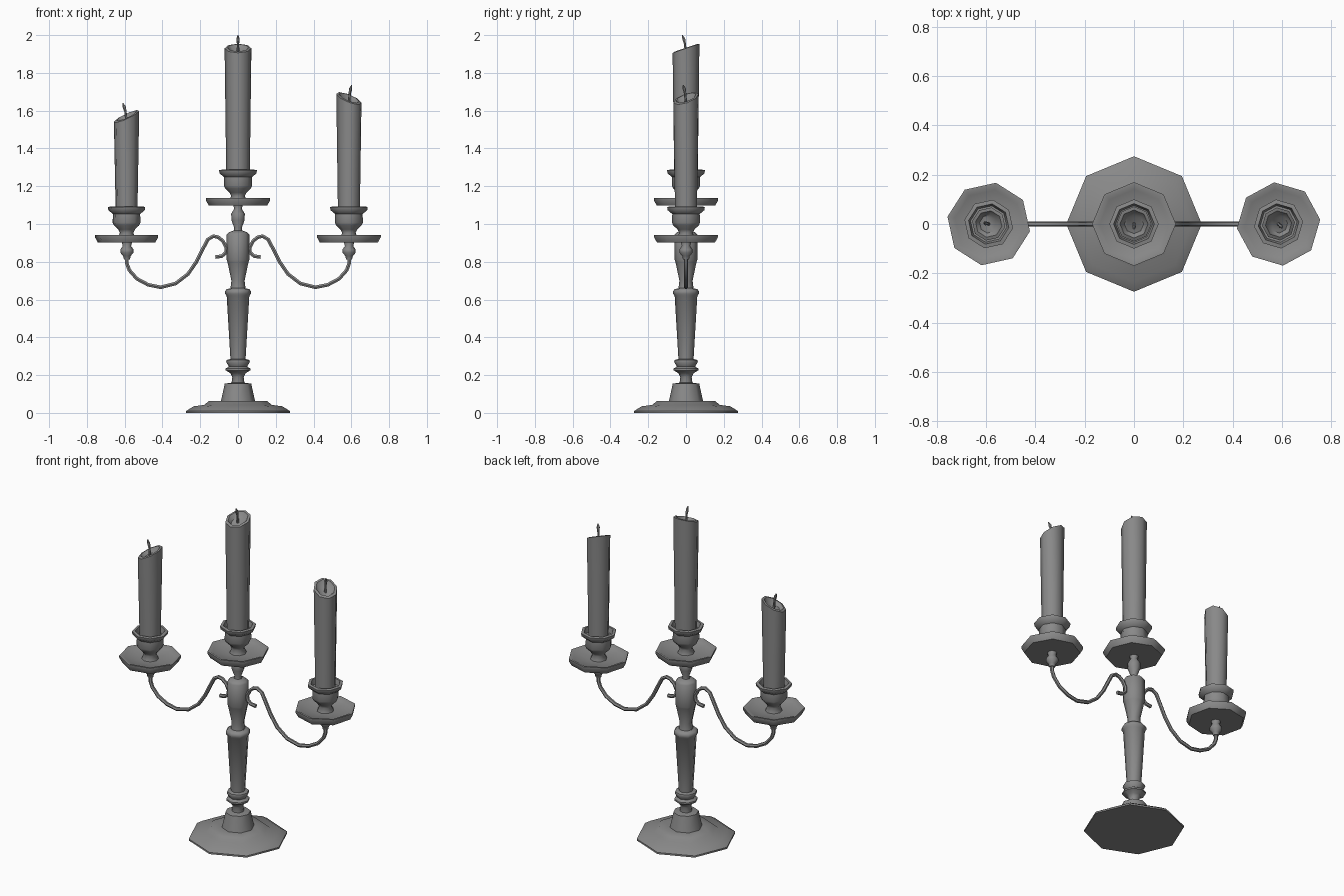
import bpy
import bmesh
from math import cos, sin, pi, radians
from mathutils import Vector

cube = bpy.data.objects.get("Cube")
if cube:
    bpy.data.objects.remove(cube, do_unlink=True)

SIDES = 8
metal = bpy.data.materials.new("dull_grey")
metal.use_nodes = True
GREY = (0.25, 0.25, 0.25, 1)
metal.diffuse_color = GREY
metal.node_tree.nodes["Principled BSDF"].inputs["Base Color"].default_value = GREY


def finish(obj):
    bpy.ops.object.select_all(action="DESELECT")
    obj.select_set(True)
    bpy.context.view_layer.objects.active = obj
    if obj.type == "CURVE":
        bpy.ops.object.convert(target="MESH")
        obj = bpy.context.object
    bpy.ops.object.shade_smooth_by_angle(angle=radians(50))


def lathe(name, profile, loc=(0, 0, 0), turn=0, slant=(0, 0), slant_above=None):
    """Spin (radius, height) points into an octagonal solid with capped ends."""
    bm = bmesh.new()
    rings = []
    for r, z in profile:
        ring = []
        for i in range(SIDES):
            a = 2 * pi * i / SIDES + radians(turn)
            x, y = r * cos(a), r * sin(a)
            tilt = 0
            if slant_above is not None and z > slant_above:
                tilt = x * slant[0] + y * slant[1]
            ring.append(bm.verts.new((x, y, z + tilt)))
        rings.append(ring)
    for low, high in zip(rings, rings[1:]):
        for i in range(SIDES):
            j = (i + 1) % SIDES
            bm.faces.new((low[i], low[j], high[j], high[i]))
    bm.faces.new(rings[0][::-1])
    bm.faces.new(rings[-1])
    bmesh.ops.recalc_face_normals(bm, faces=bm.faces)
    mesh = bpy.data.meshes.new(name)
    bm.to_mesh(mesh)
    bm.free()
    mesh.materials.append(metal)
    obj = bpy.data.objects.new(name, mesh)
    obj.location = loc
    bpy.context.collection.objects.link(obj)
    finish(obj)


def rod(name, points, thickness, radii=None):
    """Sweep a round section along a chain of points."""
    curve = bpy.data.curves.new(name, "CURVE")
    curve.dimensions = "3D"
    curve.bevel_depth = thickness
    curve.bevel_resolution = 1
    curve.use_fill_caps = True
    spline = curve.splines.new("POLY")
    spline.points.add(len(points) - 1)
    for i, p in enumerate(points):
        spline.points[i].co = (*p, 1)
        spline.points[i].radius = radii[i] if radii else 1
    curve.materials.append(metal)
    obj = bpy.data.objects.new(name, curve)
    bpy.context.collection.objects.link(obj)
    finish(obj)


# Foot and central stem
lathe("foot", [(.275, 0), (.275, .01), (.235, .035), (.18, .042),
               (.155, .062), (.09, .064), (.07, .155), (.035, .16)])
lathe("stem", [(.035, .15), (.03, .19), (.04, .21), (.065, .225), (.065, .235),
               (.048, .245), (.063, .27), (.06, .28), (.04, .285), (.06, .62),
               (.068, .63), (.068, .645), (.06, .655), (.04, .66), (.035, .7),
               (.056, .8), (.06, .81), (.06, .945), (.05, .955), (.025, .965)])
lathe("upper_neck", [(.025, .95), (.02, .98), (.035, 1.02), (.036, 1.055),
                     (.02, 1.08), (.025, 1.1)])

# Drip pan and cup, heights measured from the underside of the pan
PAN = [(.155, 0), (.17, .027), (.17, .04), (.158, .04), (.14, .03), (.05, .022)]
CUP = [(.048, .02), (.036, .05), (.045, .068), (.068, .09), (.075, .105),
       (.073, .15), (.098, .17), (.1, .187), (.083, .19), (.075, .16), (.05, .16)]
KNOB = [(.016, -.09), (.02, -.072), (.035, -.055), (.035, -.038),
        (.022, -.02), (.028, .005)]


def candle_set(name, x, z, turn, top, slant, wick_lean, base_r, top_r):
    lathe(name + "_drip_pan", PAN, (x, 0, z), turn)
    lathe(name + "_cup", CUP, (x, 0, z), turn)
    lathe(name + "_candle",
          [(base_r, z + .14), (top_r, top), (top_r * .8, top + .003),
           (top_r * .55, top - .022)],
          (x, 0, 0), turn, slant, slant_above=top - .05)
    start = Vector((x, 0, top - .03))
    lean = Vector((wick_lean[0], wick_lean[1], 0))
    tip = Vector((0, 0, .1))
    rod(name + "_wick",
        [start, start + tip * .55 + lean * .3, start + tip * .8 + lean * .6,
         start + tip + lean], .009, [.8, .7, 1, .3])


candle_set("middle", 0, 1.098, 0, 1.93, (0, .34), (0, -.02), .062, .071)
candle_set("right", -.59, .903, -10, 1.57, (.45, .22), (-.02, .005), .058, .068)
candle_set("left", .587, .903, 6, 1.665, (-.38, .32), (.015, -.015), .058, .067)

# Scrolled side arms, mirrored
ARM = [(.12, .825), (.085, .83), (.064, .85), (.062, .875), (.08, .91),
       (.105, .93), (.13, .936), (.16, .918), (.185, .87), (.22, .8),
       (.265, .735), (.33, .685), (.41, .665), (.475, .678), (.535, .71),
       (.575, .755), (.588, .79), (.588, .83)]
for side, sign in (("left", 1), ("right", -1)):
    rod(side + "_arm", [(sign * x, 0, z) for x, z in ARM], .011)
    lathe(side + "_knob", KNOB, (sign * .588, 0, .903))
